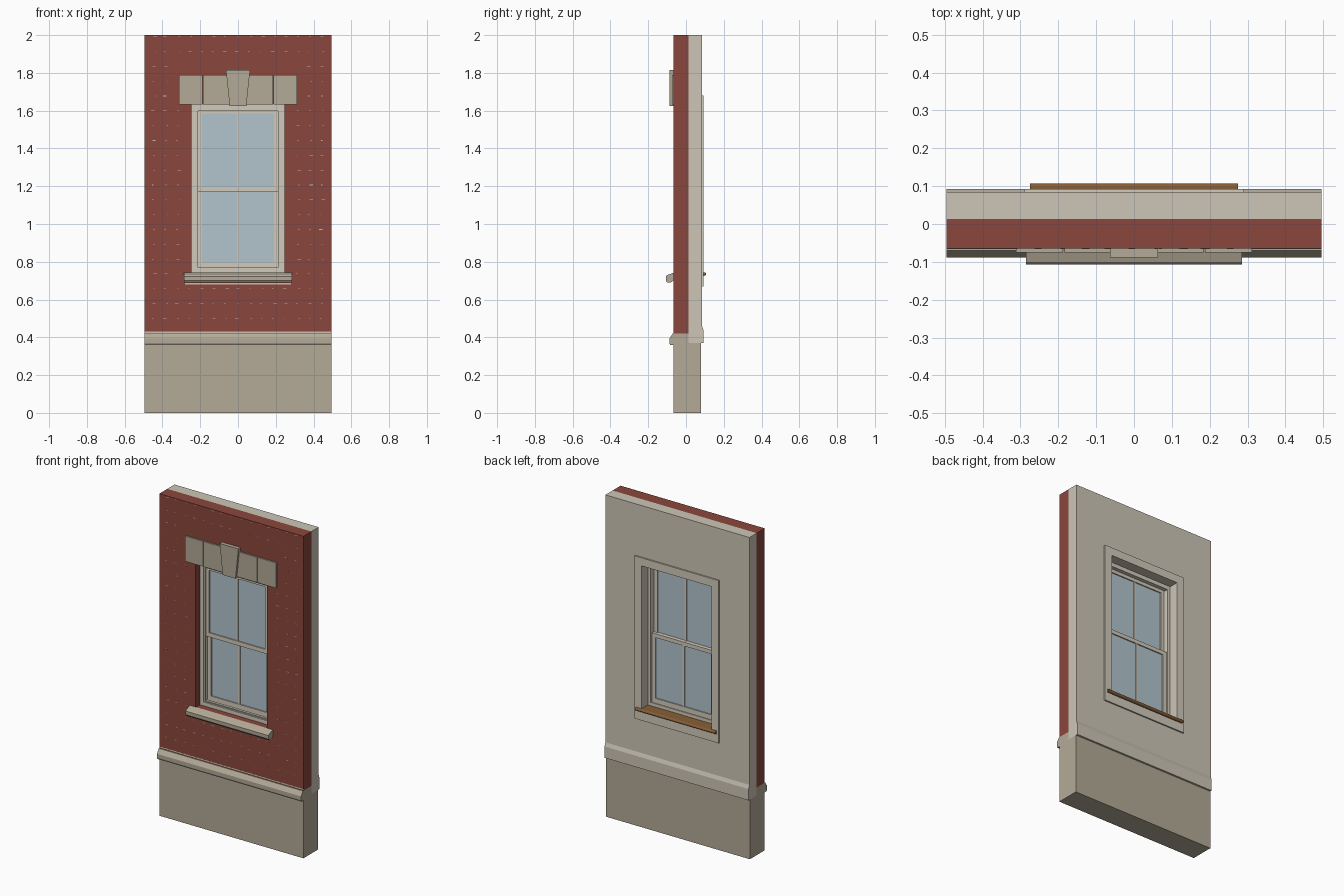
import bpy, bmesh, math, random

if "Cube" in bpy.data.objects:
    bpy.data.objects.remove(bpy.data.objects["Cube"])

random.seed(4)


def material(name, r, g, b):
    lin = [((c / 255 + 0.055) / 1.055) ** 2.4 for c in (r, g, b)]
    m = bpy.data.materials.new(name)
    m.diffuse_color = (*lin, 1)
    m.use_nodes = True
    m.node_tree.nodes["Principled BSDF"].inputs["Base Color"].default_value = m.diffuse_color
    return m


BRICK = material("red brick", 138, 70, 60)
STONE = material("tan stone", 180, 170, 151)
PLASTER = material("pale plaster", 205, 198, 183)
TRIM = material("painted trim", 210, 203, 188)
GLASS = material("blue glass", 178, 197, 205)
WOOD = material("brown wood", 135, 95, 55)
MORTAR = material("light mortar", 205, 190, 175)


def finish(name, bm, mat):
    bmesh.ops.recalc_face_normals(bm, faces=bm.faces)
    me = bpy.data.meshes.new(name)
    bm.to_mesh(me)
    bm.free()
    me.materials.append(mat)
    ob = bpy.data.objects.new(name, me)
    bpy.context.collection.objects.link(ob)
    return ob


def add_box(bm, x0, x1, y0, y1, z0, z1):
    v = [bm.verts.new((x, y, z)) for x in (x0, x1) for y in (y0, y1) for z in (z0, z1)]
    for f in ((0, 1, 3, 2), (4, 6, 7, 5), (0, 4, 5, 1), (2, 3, 7, 6), (0, 2, 6, 4), (1, 5, 7, 3)):
        bm.faces.new([v[i] for i in f])


def box(name, mat, *dims):
    bm = bmesh.new()
    add_box(bm, *dims)
    return finish(name, bm, mat)


def prism(name, mat, points, a, b, axis):
    """Extrude a closed profile: axis 'x' takes (y, z) points, axis 'y' takes (x, z) points."""
    bm = bmesh.new()
    place = (lambda p, t: (t, p[0], p[1])) if axis == "x" else (lambda p, t: (p[0], t, p[1]))
    va = [bm.verts.new(place(p, a)) for p in points]
    vb = [bm.verts.new(place(p, b)) for p in points]
    bm.faces.new(va)
    bm.faces.new(vb[::-1])
    n = len(points)
    for i in range(n):
        j = (i + 1) % n
        bm.faces.new((va[i], va[j], vb[j], vb[i]))
    return finish(name, bm, mat)


def ring(name, mat, outer, inner, y0, y1):
    """Rectangular slab with a rectangular hole; each rectangle is (half_width, z0, z1)."""
    bm = bmesh.new()
    loops = []
    for y in (y0, y1):
        for w, a, b in (outer, inner):
            loops.append([bm.verts.new((x, y, z)) for x, z in ((-w, a), (w, a), (w, b), (-w, b))])
    fo, fi, bo, bi = loops
    for p, q in ((fo, fi), (fi, bi), (bi, bo), (bo, fo)):
        for i in range(4):
            j = (i + 1) % 4
            bm.faces.new((p[i], p[j], q[j], q[i]))
    return finish(name, bm, mat)


W = 0.495

# Wall layers with the window opening
ring("brick_wall", BRICK, (W, 0.42, 2.0), (0.245, 0.74, 1.635), -0.065, 0.013)
ring("plaster_wall", PLASTER, (W, 0.37, 2.0), (0.24, 0.725, 1.63), 0.013, 0.084)

# Stone base, stepped under the plaster, with a sloped ledge in front
prism("stone_base", STONE, [(-0.065, 0), (0.08, 0), (0.08, 0.37), (0.013, 0.37),
                            (0.013, 0.42), (-0.065, 0.42)], -W, W, "x")
prism("base_ledge", STONE, [(-0.065, 0.36), (-0.084, 0.36), (-0.088, 0.37), (-0.088, 0.393),
                            (-0.07, 0.42), (-0.065, 0.42)], -W, W, "x")

# Interior baseboard
prism("baseboard", PLASTER, [(0.084, 0.37), (0.092, 0.37), (0.092, 0.44), (0.084, 0.463)], -W, W, "x")

# Mortar flecks in the brick face, plus the joint above the base
bm = bmesh.new()
add_box(bm, -W, W, -0.0655, -0.06, 0.424, 0.431)
for row in range(20):
    z = 0.50 + row * 0.0785
    for col in range(-7, 8):
        x = col * 0.0635 + random.choice((-0.006, 0, 0.006))
        if abs(x) < 0.33 and 0.66 < z < 1.84:
            if abs(x) < 0.27 or z > 1.6:
                continue
        w = random.choice((0.002, 0.004, 0.009))
        add_box(bm, x - w, x + w, -0.0655, -0.06, z - 0.0015, z + 0.0015)
finish("mortar_flecks", bm, MORTAR)

# Flat-arch stones and keystone
for s, side in ((-1, "left"), (1, "right")):
    prism("outer_lintel_stone_" + side, STONE,
          [(s * 0.187, 1.633), (s * 0.312, 1.633), (s * 0.312, 1.79), (s * 0.187, 1.79)],
          -0.075, -0.025, "y")
    prism("inner_lintel_stone_" + side, STONE,
          [(s * 0.044, 1.633), (s * 0.184, 1.633), (s * 0.184, 1.79), (s * 0.061, 1.79)],
          -0.075, -0.025, "y")
prism("keystone", STONE, [(-0.044, 1.625), (0.044, 1.625), (0.064, 1.815), (-0.064, 1.815)],
      -0.088, -0.025, "y")

# Exterior sill
prism("stone_sill", STONE, [(-0.065, 0.703), (-0.08, 0.69), (-0.1, 0.69), (-0.107, 0.7),
                            (-0.107, 0.722), (-0.1, 0.73), (-0.065, 0.742)], -0.285, 0.285, "x")
box("sill_mortar", MORTAR, -0.28, 0.28, -0.067, -0.06, 0.68, 0.687)

# Window frame and stops
ring("window_frame", TRIM, (0.246, 0.741, 1.634), (0.22, 0.765, 1.605), -0.025, 0.032)
ring("outer_stop", TRIM, (0.221, 0.764, 1.606), (0.212, 0.77, 1.598), -0.018, -0.01)


# Sashes: rails, glass and a centre bar
def sash(name, y, z0, z1, bottom, top):
    ring(name + "_sash", TRIM, (0.216, z0, z1), (0.191, z0 + bottom, z1 - top), y - 0.009, y + 0.009)
    box(name + "_glass", GLASS, -0.195, 0.195, y - 0.002, y + 0.002, z0 + 0.01, z1 - 0.01)
    box(name + "_centre_bar", TRIM, -0.006, 0.006, y - 0.007, y + 0.007, z0 + bottom, z1 - top)


sash("upper", -0.001, 1.17, 1.606, 0.026, 0.022)
sash("lower", 0.018, 0.764, 1.197, 0.032, 0.024)

# Interior casing
ring("interior_casing", TRIM, (0.29, 0.67, 1.68), (0.24, 0.725, 1.63), 0.084, 0.093)

# Wooden stool with rounded nose
box("stool_board", WOOD, -0.24, 0.24, 0.032, 0.094, 0.726, 0.744)
nose = [(0.093, 0.726)]
nose += [(0.098 + 0.009 * math.cos(a), 0.735 + 0.009 * math.sin(a))
         for a in [math.radians(-90 + 30 * i) for i in range(7)]]
nose += [(0.093, 0.744)]
prism("stool_nose", WOOD, nose, -0.275, 0.275, "x")
